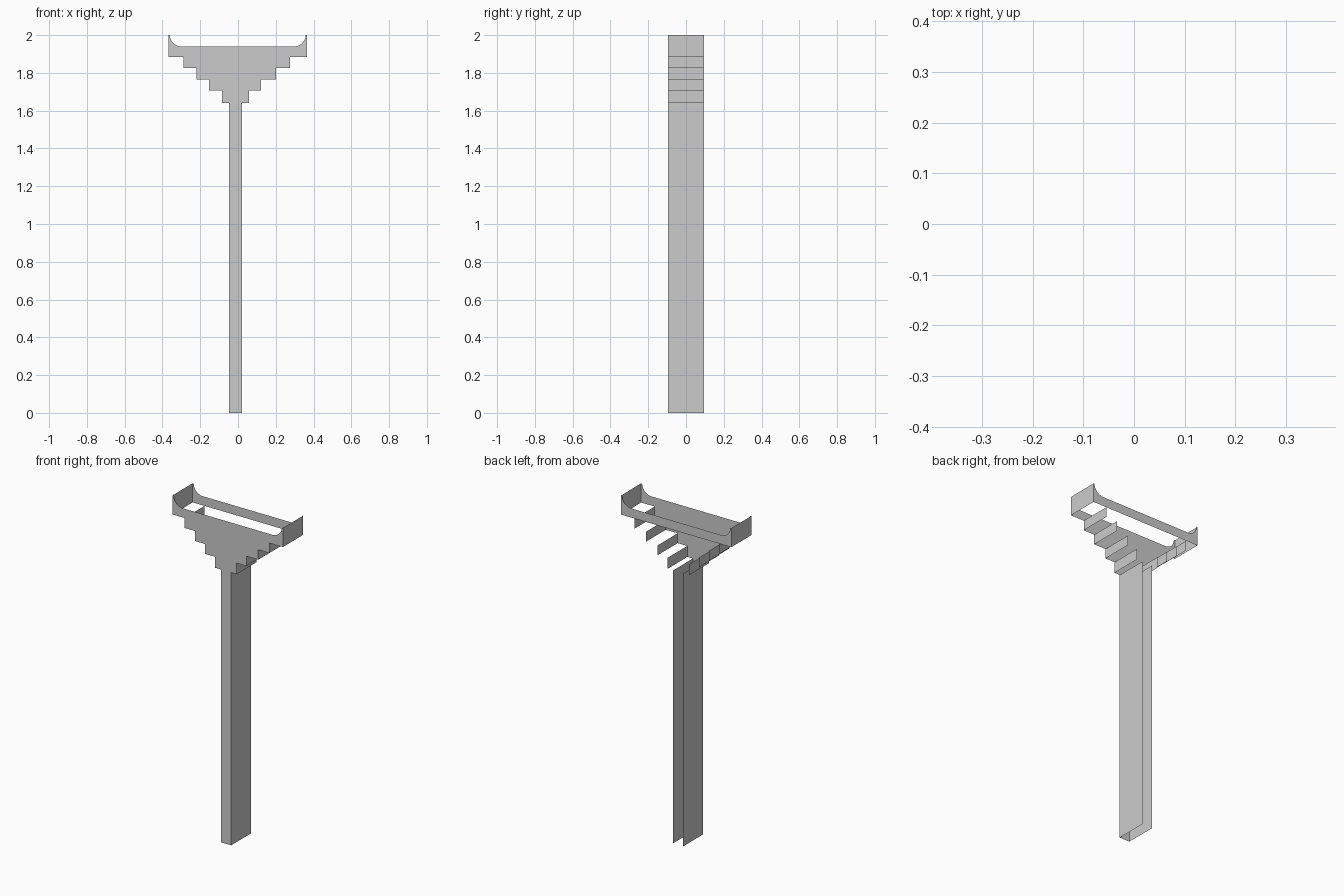
import bpy, math

if "Cube" in bpy.data.objects:
    bpy.data.objects.remove(bpy.data.objects["Cube"])

Y = 0.095                       # half depth
Z_STEPS = [0.0, 1.64, 1.706, 1.765, 1.825, 1.885]
X_LEFT = [-0.047, -0.085, -0.153, -0.221, -0.289, -0.368]
X_RIGHT = [0.021, 0.058, 0.122, 0.201, 0.275, 0.365]
Z_RIM, Z_TOP = 1.94, 2.0


def add_mesh(name, verts, faces):
    mesh = bpy.data.meshes.new(name)
    mesh.from_pydata(verts, [], faces)
    mesh.update()
    obj = bpy.data.objects.new(name, mesh)
    bpy.context.collection.objects.link(obj)
    return obj


def panel(name, outline, y, facing):
    """Flat upright sheet; facing -1 looks to the front, +1 to the back."""
    if facing > 0:
        outline = outline[::-1]
    add_mesh(name, [(x, y, z) for x, z in outline], [range(len(outline))])


def riser(name, x, z0, z1, side):
    """Upright side wall running the full depth."""
    face = (0, 1, 2, 3) if side > 0 else (3, 2, 1, 0)
    add_mesh(name, [(x, -Y, z0), (x, Y, z0), (x, Y, z1), (x, -Y, z1)], [face])


def rim_curve():
    """Dished top edge, from the right tip to the left tip."""
    rx, rz, n, lip = 0.062, Z_TOP - Z_RIM, 8, 0.007
    arc = [(rx * (1 - math.cos(a)), rz * (1 - math.sin(a)))
           for a in (math.pi / 2 * i / n for i in range(n + 1))]
    right = [(X_RIGHT[-1] - lip - dx, Z_RIM + dz) for dx, dz in arc]
    left = [(X_LEFT[-1] + lip + dx, Z_RIM + dz) for dx, dz in reversed(arc)]
    return [(X_RIGHT[-1], Z_TOP)] + right + left + [(X_LEFT[-1], Z_TOP)]


# Stepped front sheet with the post
tops = Z_STEPS[1:] + [Z_TOP]
right_edge, left_edge = [], []
for i in range(len(Z_STEPS)):
    right_edge.append((X_RIGHT[i], Z_STEPS[i]))
    left_edge.append((X_LEFT[i], Z_STEPS[i]))
    if i < len(Z_STEPS) - 1:
        right_edge.append((X_RIGHT[i], tops[i]))
        left_edge.append((X_LEFT[i], tops[i]))
panel("front_panel", right_edge + rim_curve() + left_edge[::-1], -Y, -1)

# Back strip along the rim only; the rest of the back is open
panel("back_strip", [(X_LEFT[-1], Z_STEPS[-1]), (X_RIGHT[-1], Z_STEPS[-1])]
      + rim_curve(), Y, 1)

# Post sides, step risers and end walls (no treads)
for i, (z0, z1) in enumerate(zip(Z_STEPS, tops)):
    part = "post_side" if i == 0 else "end_wall" if i == 5 else f"step_riser_{i}"
    riser(part + "_left", X_LEFT[i], z0, z1, -1)
    riser(part + "_right", X_RIGHT[i], z0, z1, 1)
